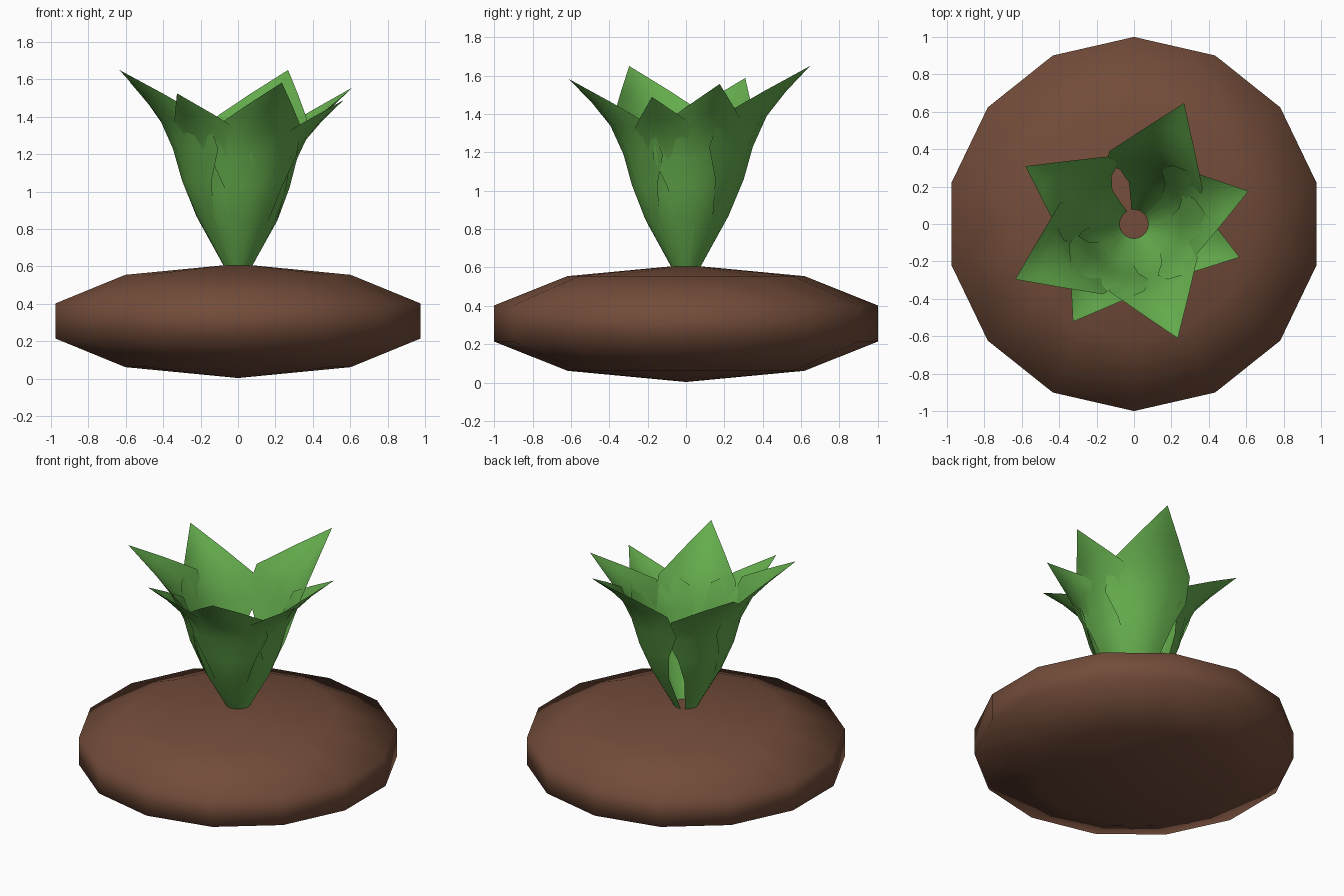
import bpy, bmesh, math

cube = bpy.data.objects.get("Cube")
if cube:
    bpy.data.objects.remove(cube, do_unlink=True)


def material(name, rgb):
    m = bpy.data.materials.new(name)
    m.use_nodes = True
    m.diffuse_color = (*rgb, 1)
    m.node_tree.nodes["Principled BSDF"].inputs["Base Color"].default_value = (*rgb, 1)
    return m


def add_object(name, bm, mat):
    mesh = bpy.data.meshes.new(name)
    bm.normal_update()
    for f in bm.faces:
        f.smooth = True
    bm.to_mesh(mesh)
    bm.free()
    mesh.materials.append(mat)
    obj = bpy.data.objects.new(name, mesh)
    bpy.context.collection.objects.link(obj)
    return obj


soil = material("soil brown", (0.17, 0.072, 0.042))
green = material("leaf green", (0.13, 0.42, 0.075))

# Soil mound: a flattened low-poly ball
bm = bmesh.new()
bmesh.ops.create_uvsphere(bm, u_segments=14, v_segments=5, radius=1)
wide = 1 / math.sin(math.radians(72))
bmesh.ops.scale(bm, vec=(wide, wide, 0.305), verts=bm.verts)
bmesh.ops.translate(bm, vec=(0, 0, 0.308), verts=bm.verts)
add_object("soil_mound", bm, soil)

# Leaf rows: distance from axis, height, half width, inward curl of the edges
ROWS = [(0.055, 0.56, 0.035, 0.01), (0.085, 0.62, 0.045, 0.012),
        (0.225, 0.87, 0.11, 0.03), (0.305, 1.06, 0.18, 0.065),
        (0.35, 1.23, 0.265, 0.11), (0.43, 1.39, 0.27, 0.12),
        (0.55, 1.52, 0.14, 0.05)]
TIP = (0.7, 1.65)
COLUMNS = (-1, -0.5, 0, 0.5, 1)
BASE = 0.61


def add_leaf(name, angle, size):
    """One cupped, pointed leaf leaning out at the given angle."""
    ca, sa = math.cos(math.radians(angle)), math.sin(math.radians(angle))
    bm = bmesh.new()

    def vert(r, t, z):
        k = 1 + (size - 1) * min(1, max(0, (z - BASE) / 0.4))
        r, t = r * k, t * k
        return bm.verts.new((r * ca - t * sa, r * sa + t * ca, BASE + (z - BASE) * size))

    grid = [[vert(r - curl * s * s, s * half, z) for s in COLUMNS]
            for r, z, half, curl in ROWS]
    tip = vert(TIP[0], 0, TIP[1])
    for low, high in zip(grid, grid[1:]):
        for i in range(len(COLUMNS) - 1):
            bm.faces.new((low[i], low[i + 1], high[i + 1], high[i]))
    for i in range(len(COLUMNS) - 1):
        bm.faces.new((grid[-1][i], grid[-1][i + 1], tip))
    return add_object(name, bm, green)


# Ring of leaves: direction and size of each
LEAVES = [(67.5, 1.0), (16, 0.91), (-17.5, 0.845), (-69, 0.935),
          (-122, 0.88), (-155, 1.0), (152, 0.94)]
for n, (angle, size) in enumerate(LEAVES, 1):
    add_leaf(f"leaf_{n}", angle, size)
